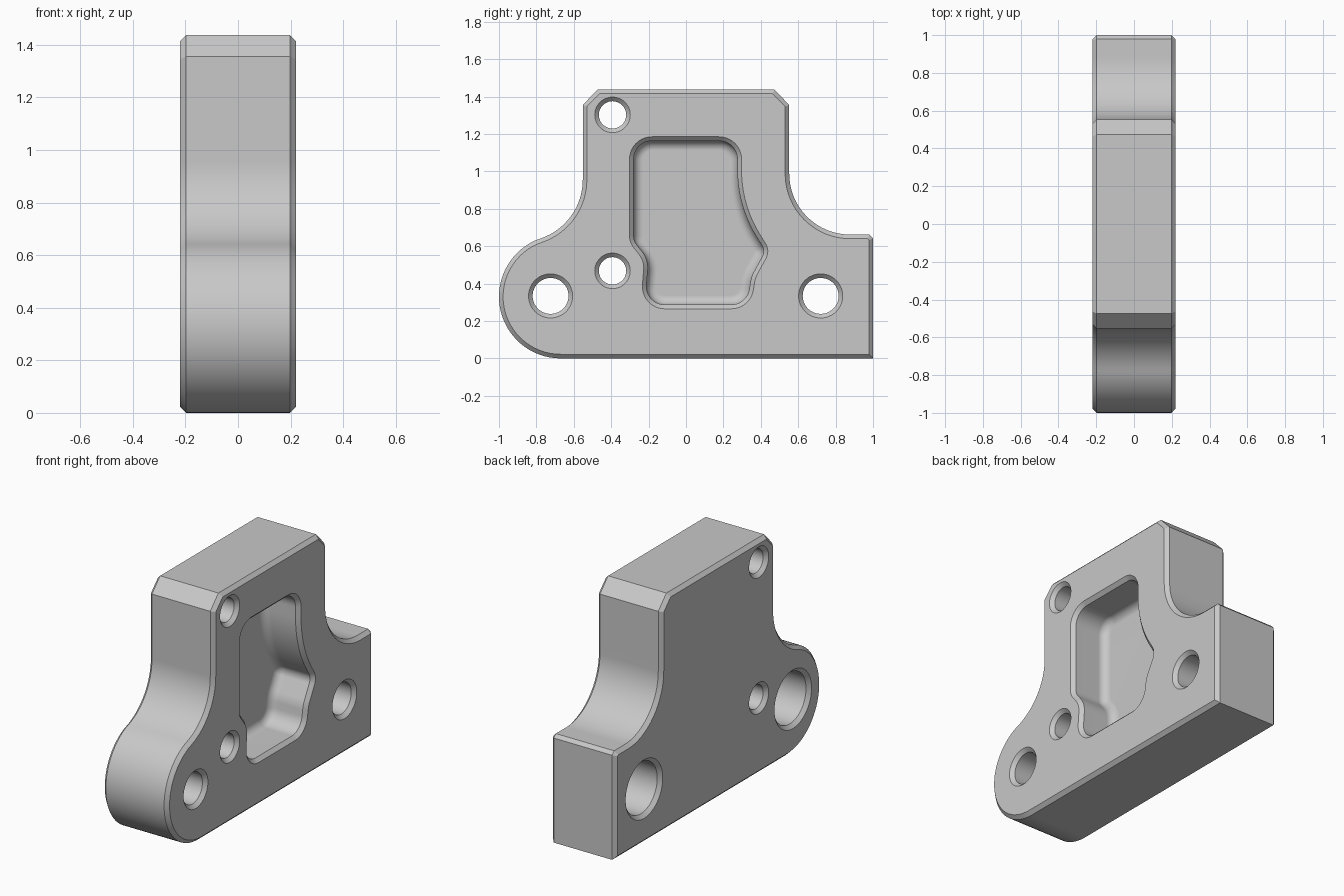
import bpy, bmesh, math
from mathutils import Vector, Matrix

cube = bpy.data.objects.get("Cube")
if cube:
    bpy.data.objects.remove(cube, do_unlink=True)

HALF = 0.22      # half thickness of the plate
CH = 0.022       # edge chamfer
OUT = 0.03       # how far cutters reach past the plate

grey = bpy.data.materials.new("plain grey")
grey.use_nodes = True
grey.diffuse_color = (0.58, 0.58, 0.58, 1)
grey.node_tree.nodes["Principled BSDF"].inputs["Base Color"].default_value = grey.diffuse_color


def arc(y, z, r, start, end, n):
    angles = [math.radians(start + (end - start) * k / n) for k in range(n + 1)]
    return [Vector((y + r * math.cos(a), z + r * math.sin(a))) for a in angles]


def rounded(corners, n=10):
    """Closed counter-clockwise polygon with a radius (y, z, r) on each corner."""
    pts = []
    for i, (y, z, r) in enumerate(corners):
        p = Vector((y, z))
        d1 = (p - Vector(corners[i - 1][:2])).normalized()
        d2 = (Vector(corners[(i + 1) % len(corners)][:2]) - p).normalized()
        turn = math.atan2(d1.x * d2.y - d1.y * d2.x, d1.dot(d2))
        if not r:
            pts.append(p)
            continue
        start = p - d1 * r * math.tan(abs(turn) / 2)
        centre = start + Vector((-d1.y, d1.x)) * math.copysign(r, turn)
        for k in range(n + 1):
            pts.append(centre + Matrix.Rotation(turn * k / n, 2) @ (start - centre))
    return pts


def inset(pts, dist):
    """Move every side of a counter-clockwise outline inward by dist."""
    result = []
    for i, p in enumerate(pts):
        d1 = (p - pts[i - 1]).normalized()
        d2 = (pts[(i + 1) % len(pts)] - p).normalized()
        n1, n2 = Vector((-d1.y, d1.x)), Vector((-d2.y, d2.x))
        result.append(p + (n1 + n2) * dist / (1 + n1.dot(n2)))
    return result


def loft(name, sections):
    """Closed solid through matching outlines, each given as (x, points)."""
    bm = bmesh.new()
    rings = [[bm.verts.new((x, p.x, p.y)) for p in pts] for x, pts in sections]
    for a, b in zip(rings, rings[1:]):
        for i in range(len(a)):
            bm.faces.new((a[i - 1], a[i], b[i], b[i - 1]))
    bm.faces.new(rings[0])
    bm.faces.new(rings[-1])
    bmesh.ops.recalc_face_normals(bm, faces=bm.faces)
    mesh = bpy.data.meshes.new(name)
    bm.to_mesh(mesh)
    bm.free()
    mesh.materials.append(grey)
    obj = bpy.data.objects.new(name, mesh)
    bpy.context.collection.objects.link(obj)
    return obj


def hole(name, y, z, steps):
    return loft(name, [(x, arc(y, z, r, 0, 360, 48)[:-1]) for x, r in steps])


# Plate outline: square foot at the back, shoulders on top, round nose in front
outline = rounded([(1, 0, 0), (1, 0.642, 0), (0.98, 0.662, 0), (0.552, 0.662, 0.325),
                   (0.552, 1.355, 0), (0.473, 1.437, 0), (-0.473, 1.437, 0),
                   (-0.552, 1.355, 0)], 16)
# the first corner has no radius, so the nose simply continues the list
outline += arc(-0.883, 0.955, 0.331, 0, -71.2, 16)
outline += arc(-0.67, 0.33, 0.33, 108.8, 270, 32)[1:]
plate = loft("bracket_plate", [(-HALF, inset(outline, CH)), (CH - HALF, outline),
                               (HALF - CH, outline), (HALF, inset(outline, CH))])

# Pocket with a chamfered rim and a rounded floor edge
rim = rounded([(-0.302, 1.185, 0.12), (-0.302, 0.62, 0.1), (-0.222, 0.52, 0.12),
               (-0.245, 0.265, 0.12), (0.345, 0.265, 0.12), (0.37, 0.43, 0.15),
               (0.45, 0.575, 0.08), (0.297, 0.82, 0.65), (0.297, 1.185, 0.12)])
floor, fillet = HALF - 0.24, 0.05
steps = [(HALF + OUT, -OUT), (HALF - CH, CH)]
for k in range(7):
    a = math.pi / 2 * k / 6
    steps.append((floor + fillet * (1 - math.sin(a)), CH + fillet * (1 - math.cos(a))))
cutters = [loft("pocket_cutter", [(x, inset(rim, d)) for x, d in steps])]

# Small through holes, chamfered on both faces
R = 0.073
for i, z in enumerate((1.302, 0.468)):
    cutters.append(hole(f"pin_hole_cutter_{i}", -0.393, z, [
        (-HALF - OUT, R + CH + OUT), (CH - HALF, R), (HALF - CH, R), (HALF + OUT, R + CH + OUT)]))

# Large bolt holes, counterbored from the plain face
R, BORE, STEP = 0.096, 0.158, 0.05
for i, y in enumerate((-0.724, 0.72)):
    cutters.append(hole(f"bolt_hole_cutter_{i}", y, 0.334, [
        (-HALF - OUT, BORE + CH + OUT), (CH - HALF, BORE), (STEP, BORE),
        (STEP, R), (HALF - CH, R), (HALF + OUT, R + CH + OUT)]))

# Cut everything out of the plate
bpy.ops.object.select_all(action="DESELECT")
bpy.context.view_layer.objects.active = plate
plate.select_set(True)
for cutter in cutters:
    cutter.hide_render = True
    mod = plate.modifiers.new(cutter.name, "BOOLEAN")
    mod.operation = "DIFFERENCE"
    mod.solver = "EXACT"
    mod.object = cutter
    bpy.ops.object.modifier_apply(modifier=mod.name)
    bpy.data.objects.remove(cutter, do_unlink=True)

# Smooth curves, crisp chamfers
bpy.ops.object.shade_smooth_by_angle(angle=math.radians(30))
weighted = plate.modifiers.new("weighted_normals", "WEIGHTED_NORMAL")
weighted.keep_sharp = True
